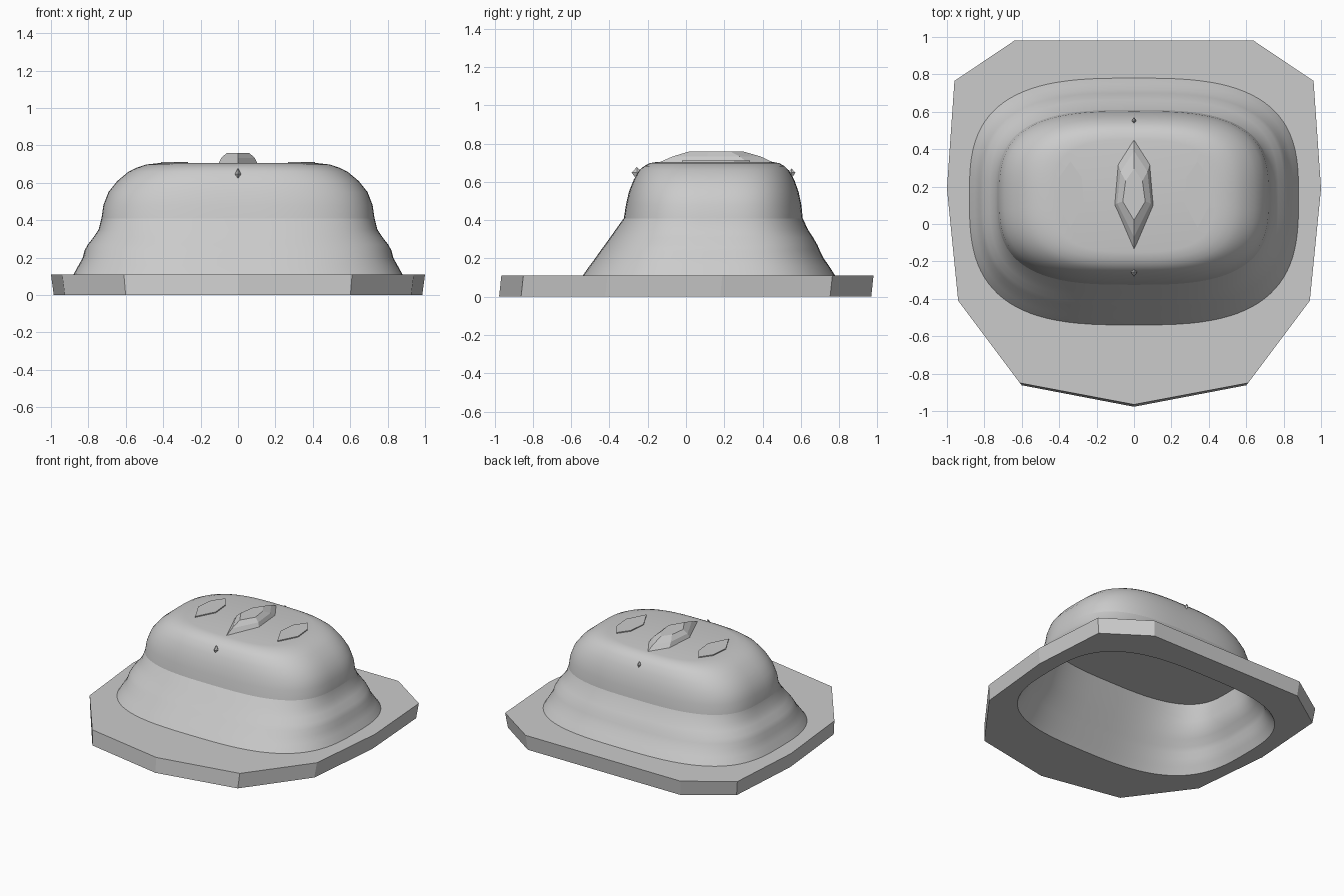
import bpy, bmesh, math
from mathutils import Vector

if "Cube" in bpy.data.objects:
    bpy.data.objects.remove(bpy.data.objects["Cube"])

SEG = 96
CY = 0.145  # centre of the body in y

grey = bpy.data.materials.new("light grey")
grey.diffuse_color = (0.6, 0.6, 0.6, 1)
grey.use_nodes = True
grey.node_tree.nodes["Principled BSDF"].inputs["Base Color"].default_value = grey.diffuse_color


def finish(name, bm, smooth=False, recalc=True):
    if recalc:
        bmesh.ops.recalc_face_normals(bm, faces=bm.faces[:])
    me = bpy.data.meshes.new(name)
    bm.to_mesh(me)
    bm.free()
    me.materials.append(grey)
    ob = bpy.data.objects.new(name, me)
    bpy.context.collection.objects.link(ob)
    if smooth:
        bpy.ops.object.select_all(action='DESELECT')
        ob.select_set(True)
        bpy.context.view_layer.objects.active = ob
        bpy.ops.object.shade_smooth_by_angle(angle=math.radians(35))
    return ob


def oval(hx, front, back, z, n=3.0):
    """Rounded-rectangle ring with separate front and back reach."""
    pts = []
    for i in range(SEG):
        a = 2 * math.pi * i / SEG
        c, s = math.cos(a), math.sin(a)
        x = hx * math.copysign(abs(c) ** (2 / n), c)
        y = (back - CY if s > 0 else CY - front) * math.copysign(abs(s) ** (2 / n), s)
        pts.append((x, CY + y, z))
    return pts


def loft(bm, rings):
    vs = [[bm.verts.new(p) for p in r] for r in rings]
    for a, b in zip(vs, vs[1:]):
        n = len(a)
        for i in range(n):
            j = (i + 1) % n
            bm.faces.new((a[i], a[j], b[j], b[i]))
    return vs


def mirrored(half):
    """Complete an outline running from the back to the front on +x."""
    return half + [(-x, y) for x, y in reversed(half) if x > 0]


# base plate: faceted outline, open in the middle where the body rises
half = [(0.64, 0.98), (0.96, 0.765), (1.0, 0.19), (0.94, -0.41), (0.61, -0.85), (0, -0.965)]
outline = mirrored(half)
bm = bmesh.new()
outer = loft(bm, [[(x * 0.985, y - 0.012, 0) for x, y in outline],
                  [(x, y, 0.11) for x, y in outline]])
holes = [oval(0.867, -0.535, 0.772, 0), oval(0.88, -0.54, 0.78, 0.11)]
for k in (0, 1):
    hole = [bm.verts.new(p) for p in holes[k]]
    edges = [bm.edges.new((v, hole[(i + 1) % SEG])) for i, v in enumerate(hole)]
    edges += [bm.edges.get((v, outer[k][(i + 1) % len(outline)])) for i, v in enumerate(outer[k])]
    bmesh.ops.triangle_fill(bm, use_beauty=True, edges=edges, normal=Vector((0, 0, 1)))
finish("base_plate", bm)

# flared skirt: straight at the front, stepped at the sides and back
skirt = [(0.88, -0.54, 0.78, 0.11), (0.852, -0.505, 0.748, 0.16), (0.83, -0.475, 0.72, 0.2),
         (0.82, -0.447, 0.70, 0.24), (0.803, -0.425, 0.687, 0.27), (0.772, -0.396, 0.664, 0.31),
         (0.745, -0.368, 0.638, 0.35), (0.73, -0.325, 0.61, 0.41)]
bm = bmesh.new()
loft(bm, [oval(*r) for r in skirt])
finish("skirt", bm, True, False)

# hollow inside of the skirt, following the same steps lower down, with a flat ceiling
bm = bmesh.new()
rings = [oval(hx - 0.013, f + 0.005, b - 0.008, z - 0.11) for hx, f, b, z in skirt]
vs = loft(bm, rings + [oval(0.70, -0.25, 0.575, 0.41)])
bm.faces.new(vs[-1])
bmesh.ops.reverse_faces(bm, faces=bm.faces[:])
finish("skirt_lining", bm, True, False)

# rounded upper dome with flat top
dome = [(0.73, -0.325, 0.61, 0.41), (0.72, -0.314, 0.603, 0.48), (0.693, -0.298, 0.588, 0.55),
        (0.645, -0.274, 0.566, 0.61), (0.585, -0.246, 0.538, 0.66), (0.54, -0.22, 0.515, 0.682),
        (0.49, -0.19, 0.488, 0.698), (0.43, -0.15, 0.45, 0.705)]
bm = bmesh.new()
vs = loft(bm, [oval(*r) for r in dome])
bm.faces.new(vs[-1])
finish("dome", bm, True, False)


def stud(name, layers, cx=0):
    """Stack of pointed outlines, each given as (half outline, height)."""
    bm = bmesh.new()
    v = loft(bm, [[(cx + x, y, z) for x, y in reversed(mirrored(o))] for o, z in layers])
    bm.faces.new(v[-1])
    bm.faces.new(list(reversed(v[0])))
    finish(name, bm)


# raised centre crest and two thin side plates
stud("centre_crest", [([(0, 0.46), (0.086, 0.325), (0.105, 0.1), (0, -0.145)], 0.70),
                      ([(0, 0.39), (0.072, 0.28), (0.09, 0.11), (0, -0.07)], 0.733),
                      ([(0, 0.295), (0.045, 0.23), (0.06, 0.12), (0, 0.02)], 0.76)])
lens = [(0, 0.335), (0.06, 0.25), (0.073, 0.12), (0, -0.02)]
for side, cx in (("left", -0.34), ("right", 0.34)):
    stud(side + "_top_plate", [(lens, 0.704), (lens, 0.712)], cx)

# small diamond beads on the front and back of the dome
for name, y, s in (("front_bead", -0.257, 1.0), ("back_bead", 0.552, 0.75)):
    bm = bmesh.new()
    tips = [bm.verts.new((0, y, 0.645 + k * 0.033 * s)) for k in (1, -1)]
    ring = [bm.verts.new((0.016 * dx * s, y + 0.027 * dy * s, 0.648))
            for dx, dy in ((1, 0), (0, 1), (-1, 0), (0, -1))]
    for i in range(4):
        for t in tips:
            bm.faces.new((ring[i], ring[(i + 1) % 4], t))
    finish(name, bm)
